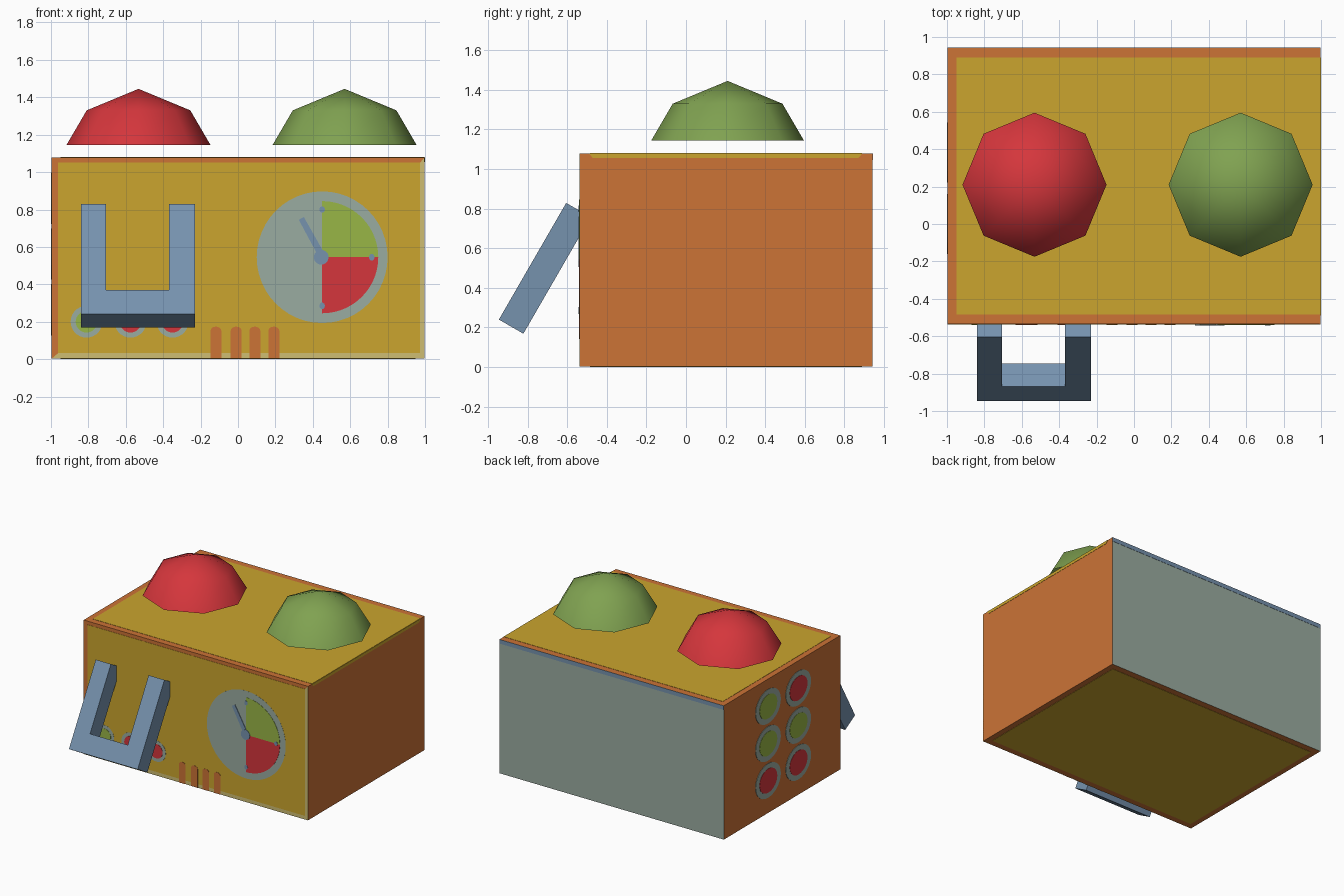
import bpy, bmesh, math
from mathutils import Vector

if "Cube" in bpy.data.objects:
    bpy.data.objects.remove(bpy.data.objects["Cube"])


def material(name, hexa):
    m = bpy.data.materials.new(name)
    rgb = [int(hexa[i:i + 2], 16) / 255 for i in (0, 2, 4)]
    m.diffuse_color = [c / 12.92 if c <= 0.04045 else ((c + 0.055) / 1.055) ** 2.4 for c in rgb] + [1]
    m.use_nodes = True
    m.node_tree.nodes["Principled BSDF"].inputs["Base Color"].default_value = m.diffuse_color
    return m


ORANGE = material("orange", "CC7336")
YELLOW = material("yellow", "CBA52E")
GREY = material("grey", "9AACA1")
BLUE = material("blue", "7692AE")
RED = material("red", "D5363C")
GREEN = material("green", "80A251")
LIME = material("lime", "98B646")
PALE = material("pale_yellow", "CFBD72")

X0, X1, Y0, Y1, Z0, Z1 = -0.996, 0.997, -0.535, 0.942, 0.003, 1.078

# Each frame: origin, u axis, v axis (normal = u x v)
FRONT = ((0, Y0, 0), (1, 0, 0), (0, 0, 1))
BACK = ((0, Y1, 0), (-1, 0, 0), (0, 0, 1))
LEFT = ((X0, 0, 0), (0, -1, 0), (0, 0, 1))
RIGHT = ((X1, 0, 0), (0, 1, 0), (0, 0, 1))
TOP = ((0, 0, Z1), (1, 0, 0), (0, 1, 0))
BOTTOM = ((0, 0, Z0), (1, 0, 0), (0, -1, 0))


def make(name, verts, faces, mat):
    me = bpy.data.meshes.new(name)
    me.from_pydata(verts, [], faces)
    me.materials.append(mat)
    ob = bpy.data.objects.new(name, me)
    bpy.context.collection.objects.link(ob)
    return ob


def prism(name, outline, frame, mat, h1=0.002, h0=-0.002):
    """Extrude a counter-clockwise outline along the frame's normal."""
    o, u, v = map(Vector, frame)
    w = u.cross(v)
    n = len(outline)
    verts = [o + u * a + v * b + w * h for h in (h0, h1) for a, b in outline]
    faces = [list(range(n))[::-1], list(range(n, 2 * n))]
    faces += [(i, (i + 1) % n, (i + 1) % n + n, i + n) for i in range(n)]
    return make(name, verts, faces, mat)


def rect(a0, a1, b0, b1):
    return [(a0, b0), (a1, b0), (a1, b1), (a0, b1)]


def arc(cx, cy, rx, ry, start=0, end=360, n=28):
    return [(cx + rx * math.cos(math.radians(start + (end - start) * i / n)),
             cy + ry * math.sin(math.radians(start + (end - start) * i / n)))
            for i in range(n if end - start == 360 else n + 1)]


def lamp(name, frame, cx, cy, rx, ry, inner, mat):
    prism(name + "_ring", arc(cx, cy, rx, ry), frame, GREY, 0.003)
    prism(name + "_light", arc(cx, cy, rx * inner, ry * inner), frame, mat, 0.005)


# Box body: orange with a grey back
bm = bmesh.new()
bmesh.ops.create_cube(bm, size=1)
for v in bm.verts:
    v.co = (X1 if v.co.x > 0 else X0, Y1 if v.co.y > 0 else Y0, Z1 if v.co.z > 0 else Z0)
bm.normal_update()
for f in bm.faces:
    f.material_index = 1 if f.normal.y > 0.5 else 0
me = bpy.data.meshes.new("box_body")
bm.to_mesh(me)
bm.free()
me.materials.append(ORANGE)
me.materials.append(GREY)
bpy.context.collection.objects.link(bpy.data.objects.new("box_body", me))

# Coloured panels and edge trims
prism("front_panel", rect(-0.962, 0.973, 0.032, 1.05), FRONT, YELLOW)
prism("front_bottom_trim", [(X0, Z0), (X1, Z0), (0.973, 0.032), (-0.962, 0.032)], FRONT, PALE)
prism("front_right_trim", [(X1, Z0), (X1, Z1), (0.973, 1.05), (0.973, 0.032)], FRONT, PALE)
prism("top_panel", rect(-0.95, X1, -0.485, 0.89), TOP, YELLOW)
prism("bottom_panel", rect(-0.95, 0.95, -0.89, 0.485), BOTTOM, YELLOW)
prism("right_top_trim", [(-0.47, 1.055), (0.87, 1.055), (0.89, Z1), (-0.49, Z1)], RIGHT, YELLOW)
prism("back_top_trim", rect(-X1, -X0, 1.045, Z1), BACK, BLUE)

# Dial with two coloured sectors, needle and tick dots
CX, CZ = 0.45, 0.545
prism("dial_face", arc(CX, CZ, 0.35, 0.352, n=48), FRONT, GREY, 0.003)
prism("dial_green_sector", [(CX, CZ)] + arc(CX, CZ, 0.30, 0.30, 0, 90, 14), FRONT, LIME, 0.005)
prism("dial_red_sector", [(CX, CZ)] + arc(CX, CZ, 0.30, 0.30, -90, 0, 14), FRONT, RED, 0.005)
prism("dial_needle", [(0.465, 0.56), (0.352, 0.76), (0.325, 0.745), (0.435, 0.54)], FRONT, BLUE, 0.007)
prism("dial_hub", arc(0.445, CZ, 0.04, 0.04, n=14), FRONT, BLUE, 0.008)
for i, (x, z) in enumerate([(0.45, 0.80), (0.715, 0.545), (0.45, 0.285)]):
    prism(f"dial_dot_{i}", arc(x, z, 0.015, 0.018, n=10), FRONT, BLUE, 0.007)

# Vent slots
for i, x in enumerate((-0.118, -0.01, 0.09, 0.192)):
    prism(f"vent_slot_{i}", [(x - 0.029, Z0), (x + 0.029, Z0)] + arc(x, 0.152, 0.029, 0.022, 0, 180, 8),
          FRONT, ORANGE, 0.004)

# Front lamps and the six lamps on the left side
for i, (x, mat) in enumerate([(-0.81, LIME), (-0.575, RED), (-0.35, RED)]):
    lamp(f"front_lamp_{i}", FRONT, x, 0.2, 0.085, 0.085, 0.68, mat)
for j, (y, mats) in enumerate([(0.383, (LIME, LIME, RED)), (0.0, (RED, LIME, RED))]):
    for i, mat in enumerate(mats):
        lamp(f"side_lamp_{j}_{i}", LEFT, -y, 0.86 - 0.298 * i, 0.16, 0.137, 0.7, mat)

# U-shaped lever, leaning into the front
LEVER = ((0, -0.945, 0.24), (1, 0, 0), (0, 0.5, 0.866))
prism("lever", [(-0.84, 0), (-0.23, 0), (-0.23, 0.68), (-0.37, 0.68), (-0.37, 0.15),
                (-0.705, 0.15), (-0.705, 0.68), (-0.84, 0.68)], LEVER, BLUE, 0, -0.143)

# Eight-sided open domes hovering over the top
for name, x, mat in (("red_dome", -0.532, RED), ("green_dome", 0.57, GREEN)):
    verts = [(px, py, z) for r, z in ((0.385, 1.145), (0.277, 1.33))
             for px, py in arc(x, 0.21, r, r, n=8)] + [(x, 0.21, 1.445)]
    faces = [(i, (i + 1) % 8, (i + 1) % 8 + 8, i + 8) for i in range(8)]
    faces += [(i + 8, (i + 1) % 8 + 8, 16) for i in range(8)]
    dome = make(name, verts, faces, mat)
    for p in dome.data.polygons:
        p.use_smooth = True
